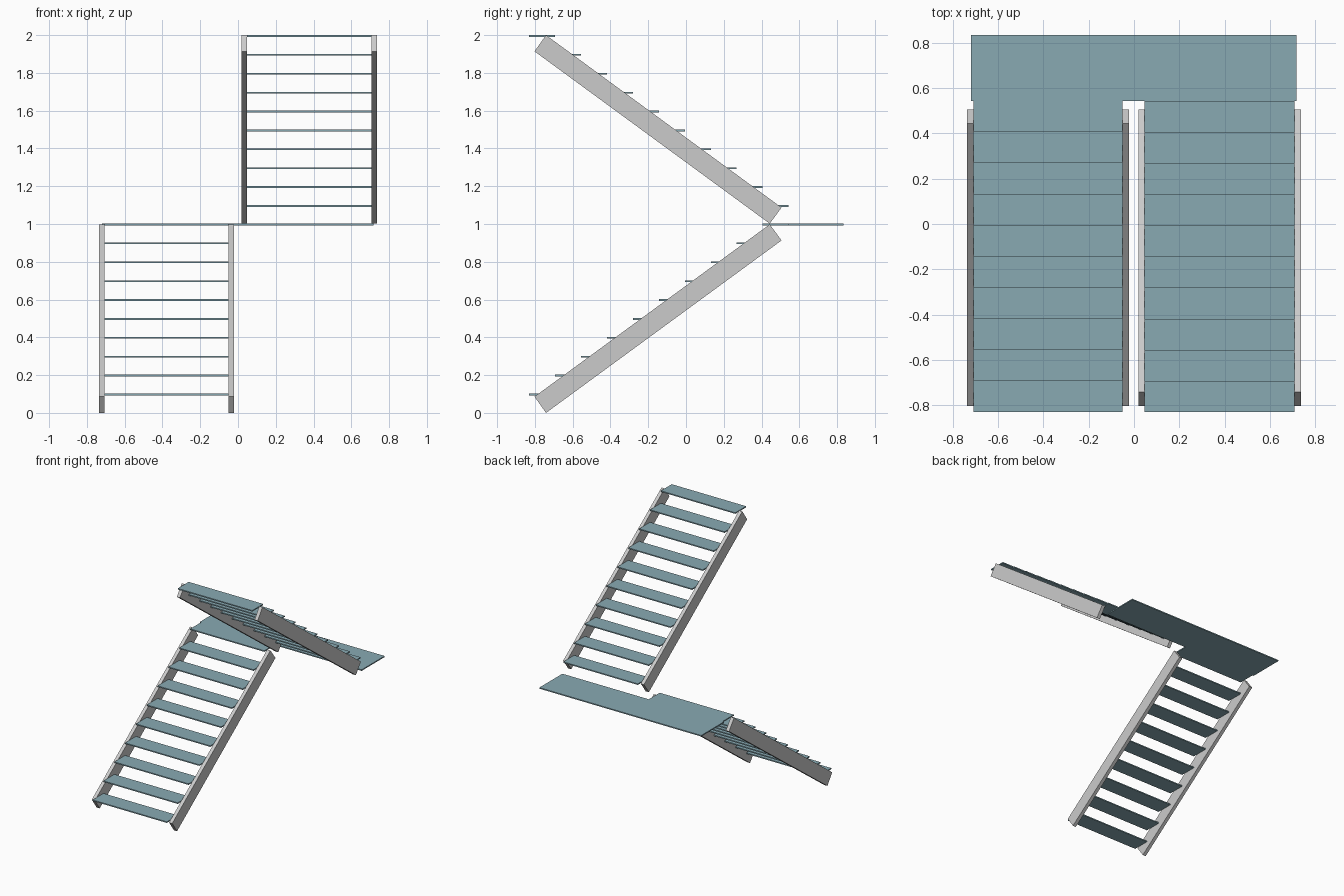
import bpy, bmesh
from mathutils import Vector

if "Cube" in bpy.data.objects:
    bpy.data.objects.remove(bpy.data.objects["Cube"])

tread_mat = bpy.data.materials.new("tread_blue")
tread_mat.diffuse_color = (0.25, 0.40, 0.45, 1)
tread_mat.use_nodes = True
tread_mat.node_tree.nodes["Principled BSDF"].inputs["Base Color"].default_value = tread_mat.diffuse_color

RISE, GOING, THICK = 0.1, 0.1373, 0.009
FRONT = -0.83


def prism(name, points, offset, mat=None):
    """Extrude a planar outline along an offset vector."""
    bm = bmesh.new()
    face = bm.faces.new([bm.verts.new(p) for p in points])
    ext = bmesh.ops.extrude_face_region(bm, geom=[face])
    bmesh.ops.translate(bm, vec=Vector(offset),
                        verts=[g for g in ext["geom"] if isinstance(g, bmesh.types.BMVert)])
    bmesh.ops.recalc_face_normals(bm, faces=bm.faces)
    me = bpy.data.meshes.new(name)
    bm.to_mesh(me)
    bm.free()
    ob = bpy.data.objects.new(name, me)
    bpy.context.collection.objects.link(ob)
    if mat:
        me.materials.append(mat)
    return ob


def tread(name, x0, x1, y0, top):
    z, y1 = top - THICK, y0 + GOING
    prism(name, [(x0, y0, z), (x1, y0, z), (x1, y1, z), (x0, y1, z)],
          (0, 0, THICK), tread_mat)


# Sloping stringers: the upper pair mirrors the lower pair about z = 1
profile = [(-0.802, 0.086), (-0.741, 0.0), (0.506, 0.913), (0.443, 0.998)]
for i, x in enumerate((-0.736, -0.05)):
    prism(f"lower_stringer_{i + 1}", [(x, y, z) for y, z in profile], (0.028, 0, 0))
for i, x in enumerate((0.019, 0.708)):
    prism(f"upper_stringer_{i + 1}", [(x, y, 2 - z) for y, z in profile], (0.028, 0, 0))

# Lower flight climbs to the back, its tenth step is part of the landing
for i in range(9):
    tread(f"lower_tread_{i + 1}", -0.708, -0.05, FRONT + i * GOING, RISE * (i + 1) + 0.002)

# Upper flight climbs back to the front
for i in range(10):
    tread(f"upper_tread_{i + 1}", 0.047, 0.708, FRONT + (9 - i) * GOING, 1 + RISE * (i + 1))

# L-shaped landing
y0, y1, y2 = FRONT + 9 * GOING, FRONT + 10 * GOING, 0.834
outline = [(-0.708, y0), (-0.05, y0), (-0.05, y1), (0.717, y1),
           (0.717, y2), (-0.719, y2), (-0.719, y1), (-0.708, y1)]
prism("landing", [(x, y, 1.002 - THICK) for x, y in outline], (0, 0, THICK), tread_mat)
